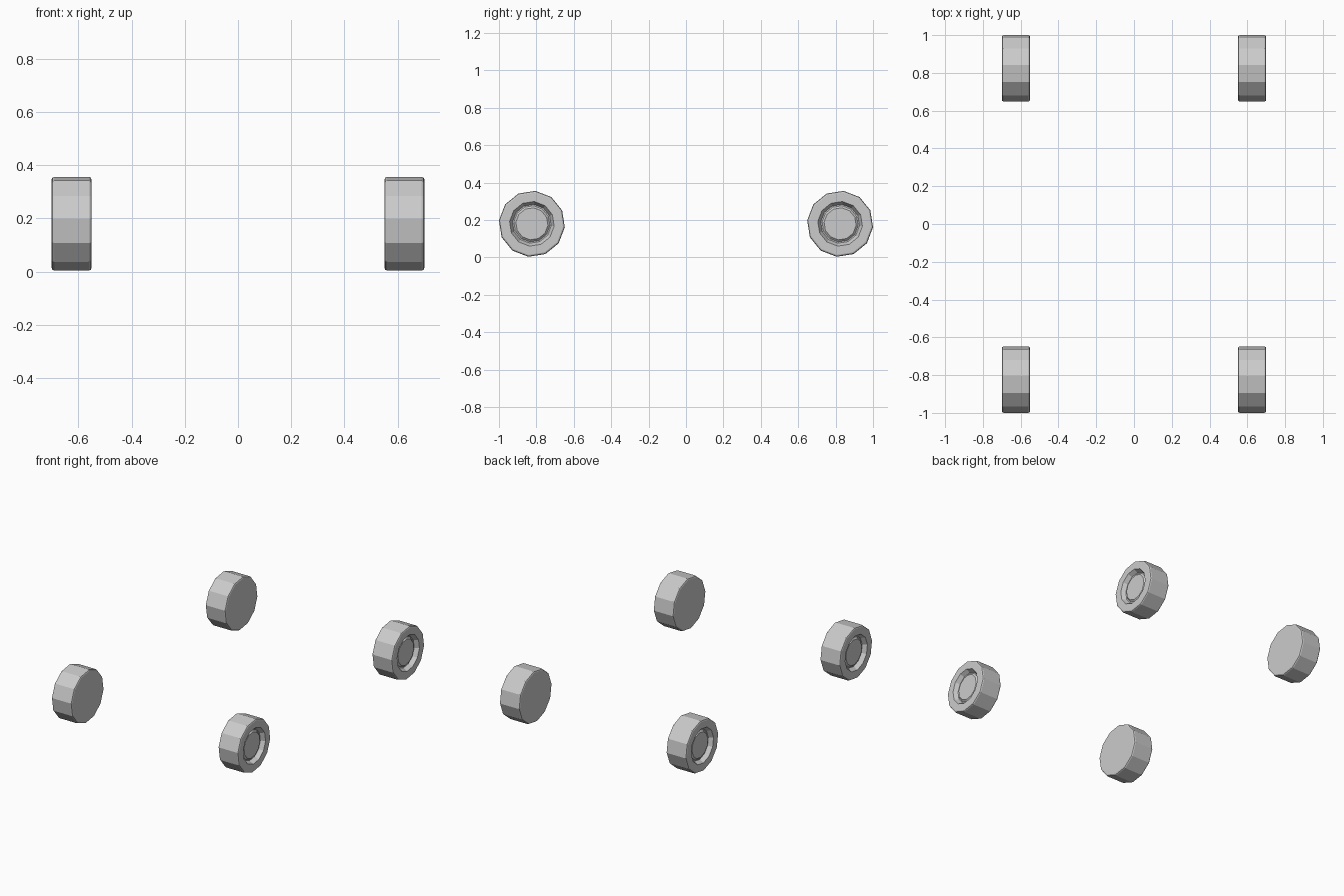
import bpy, bmesh
from math import sin, cos, radians

if "Cube" in bpy.data.objects:
    bpy.data.objects.remove(bpy.data.objects["Cube"])

SIDES = 12
PHASE = radians(-6)
# (x, radius) from the closed inner cap around to the recessed hub
PROFILE = [(0.55, 0.167), (0.553, 0.174), (0.56, 0.177),
           (0.69, 0.177), (0.697, 0.174), (0.70, 0.167),
           (0.70, 0.120), (0.672, 0.104), (0.672, 0.097), (0.682, 0.086)]


def wheel(name, side, cy, cz=0.18):
    """Lathe the wheel profile around the x axis; side = +1 right, -1 left."""
    bm = bmesh.new()
    rings = []
    for x, r in PROFILE:
        rings.append([bm.verts.new((side * x,
                                    cy + r * cos(PHASE + radians(360 / SIDES * k)),
                                    cz + r * sin(PHASE + radians(360 / SIDES * k))))
                      for k in range(SIDES)])
    for a, b in zip(rings, rings[1:]):
        for k in range(SIDES):
            n = (k + 1) % SIDES
            bm.faces.new((a[k], a[n], b[n], b[k]))
    # inner cap and hub disc
    bm.faces.new(rings[0])
    bm.faces.new(rings[-1])
    bmesh.ops.recalc_face_normals(bm, faces=bm.faces)
    mesh = bpy.data.meshes.new(name)
    bm.to_mesh(mesh)
    bm.free()
    obj = bpy.data.objects.new(name, mesh)
    bpy.context.collection.objects.link(obj)
    return obj


# four wheels
for side, side_name in ((1, "right"), (-1, "left")):
    for cy, end_name in ((-0.824, "front"), (0.824, "rear")):
        wheel(f"{end_name}_{side_name}_wheel", side, cy)
